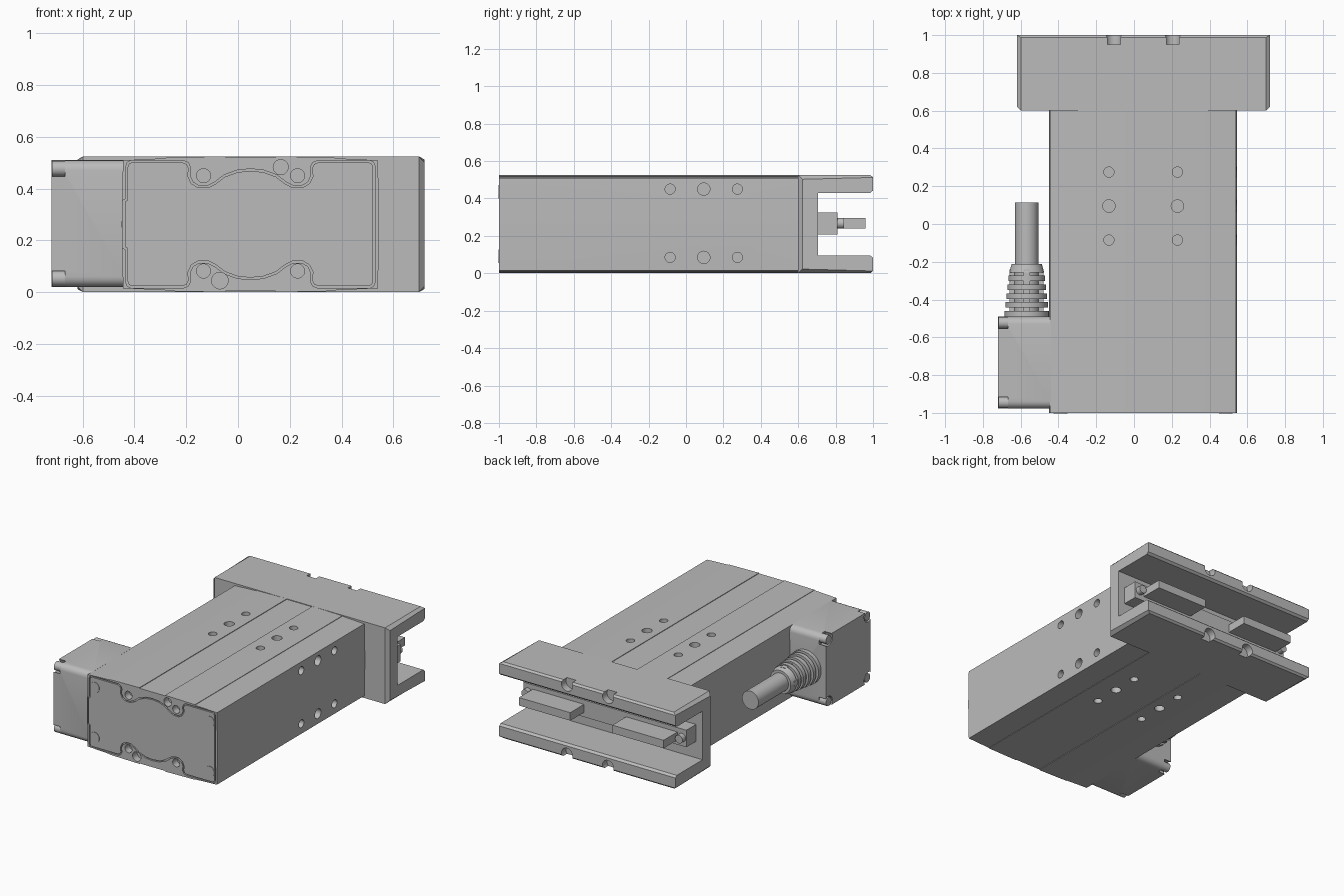
import bpy, bmesh, math
from mathutils import Vector

if "Cube" in bpy.data.objects:
    bpy.data.objects.remove(bpy.data.objects["Cube"])

grey = bpy.data.materials.new("machined_grey")
grey.use_nodes = True
grey.diffuse_color = (0.5, 0.5, 0.5, 1)
grey.node_tree.nodes["Principled BSDF"].inputs["Base Color"].default_value = (0.5, 0.5, 0.5, 1)

CX, CZ = 0.048, 0.2625      # centre lines of the body


def place(axis, u, v, w):
    """Section coordinates u, v and distance w along the axis."""
    return {"x": (w, u, v), "y": (u, w, v), "z": (u, v, w)}[axis]


def finish(name, bm, smooth=False):
    bmesh.ops.recalc_face_normals(bm, faces=bm.faces)
    mesh = bpy.data.meshes.new(name)
    bm.to_mesh(mesh)
    bm.free()
    ob = bpy.data.objects.new(name, mesh)
    bpy.context.collection.objects.link(ob)
    mesh.materials.append(grey)
    if smooth:
        activate(ob)
        bpy.ops.object.shade_smooth_by_angle(angle=math.radians(35))
    return ob


def activate(ob):
    bpy.ops.object.select_all(action="DESELECT")
    ob.select_set(True)
    bpy.context.view_layer.objects.active = ob


def add_prism(bm, pts, axis, a, b):
    lo, hi = ([bm.verts.new(place(axis, u, v, w)) for u, v in pts] for w in (a, b))
    bm.faces.new(lo)
    bm.faces.new(hi)
    for i in range(len(pts)):
        j = (i + 1) % len(pts)
        bm.faces.new((lo[i], lo[j], hi[j], hi[i]))


def circle(u, v, r, n=28):
    return [(u + r * math.cos(2 * math.pi * i / n), v + r * math.sin(2 * math.pi * i / n)) for i in range(n)]


def rect(u0, u1, v0, v1):
    return [(u0, v0), (u1, v0), (u1, v1), (u0, v1)]


def prisms(name, items, smooth=False):
    bm = bmesh.new()
    for item in items:
        add_prism(bm, *item)
    return finish(name, bm, smooth)


def cut(target, cutter):
    cutter.hide_render = True
    mod = target.modifiers.new("cut", "BOOLEAN")
    mod.operation, mod.solver, mod.object = "DIFFERENCE", "EXACT", cutter
    activate(target)
    bpy.ops.object.modifier_apply(modifier=mod.name)
    bpy.data.objects.remove(cutter)


def smooth(ob):
    activate(ob)
    bpy.ops.object.shade_smooth_by_angle(angle=math.radians(30))


# Main body: slightly crowned extrusion with raised mounting strips
quarter = [(0.097, 0.258), (0.097, 0.262), (0.325, 0.258), (0.325, 0.255), (0.492, 0.247)]
right = quarter + [(0.497, 0)] + [(x, -z) for x, z in reversed(quarter)]
outline = [(CX + x, CZ + z) for x, z in right] + [(CX - x, CZ + z) for x, z in reversed(right)]
body = prisms("main_body", [(outline, "y", -1, 0.6)])

# Mounting holes above, below, on the side and in the front
holes = []
for y, r in ((-0.085, 0.027), (0.095, 0.033), (0.275, 0.027)):
    for x in (-0.133, 0.23):
        holes += [(circle(x, y, r), "z", 0.46, 0.6), (circle(x, y, r), "z", -0.1, 0.06)]
    for z in (0.085, 0.45):
        holes.append((circle(y, z, r), "x", 0.49, 0.6))
for x, z, r in ((-0.133, 0.45, 0.027), (0.23, 0.45, 0.027), (-0.133, 0.082, 0.027),
                (0.23, 0.082, 0.027), (0.165, 0.483, 0.029), (-0.07, 0.045, 0.032)):
    holes.append((circle(x, z, r), "y", -1.1, -0.95))
for i, hole in enumerate(holes):
    cut(body, prisms("hole_cutter", [hole]))

# Thin seam around the front cover
lobe = [(0.478, 0.22), (0.472, 0.236), (0.46, 0.242), (0.26, 0.242), (0.243, 0.235), (0.235, 0.218),
        (0.237, 0.185), (0.225, 0.16), (0.2, 0.145), (0.165, 0.145), (0.135, 0.16), (0.1, 0.187),
        (0.05, 0.205)]
top = lobe + [(0, 0.21)] + [(-x, z) for x, z in reversed(lobe)]
tab = [(-0.478, 0.095), (-0.489, 0.09)]
path = top + tab + [(x, -z) for x, z in reversed(top + tab)]
path = [Vector((CX + x, CZ + z)) for x, z in path]
left_side, right_side = [], []
for i, p in enumerate(path):
    a = (p - path[i - 1]).normalized()
    b = (path[(i + 1) % len(path)] - p).normalized()
    t = (a + b).normalized()
    n = Vector((-t.y, t.x)) * 0.004 / max(0.5, t.dot(a))
    left_side.append(p + n)
    right_side.append(p - n)
bm = bmesh.new()
rings = [[bm.verts.new((q.x, y, q.y)) for q in side]
         for side, y in ((left_side, -1.02), (right_side, -1.02), (right_side, -0.99), (left_side, -0.99))]
for i in range(len(path)):
    j = (i + 1) % len(path)
    for k in range(4):
        r0, r1 = rings[k], rings[(k + 1) % 4]
        bm.faces.new((r0[i], r0[j], r1[j], r1[i]))
cut(body, finish("seam_cutter", bm))
smooth(body)

# Flush cover screws
prisms("cover_screws", [(circle(x, z, 0.036), "y", -1.003, -0.99)
                        for x in (-0.389, 0.486) for z in (0.092, 0.436)], True)

# Wide C-shaped jaw housing
arm = [(0.6, 0.262), (0.987, 0.262), (1, 0.25), (1, 0.18), (0.985, 0.167), (0.705, 0.167)]
profile = [(y, CZ + z) for y, z in arm] + [(y, CZ - z) for y, z in reversed(arm)]
bm = bmesh.new()
add_prism(bm, profile, "x", -0.62, 0.72)
corners = [e for e in bm.edges if abs(e.verts[0].co.x - e.verts[1].co.x) < 0.001
           and all(abs(v.co.z - CZ) > 0.26 for v in e.verts)]
bmesh.ops.bevel(bm, geom=corners, offset=0.022, segments=1, affect="EDGES")
housing = finish("jaw_housing", bm)
for x in (-0.107, 0.205):
    for side in (-1, 1):
        cut(housing, prisms("notch_cutter", [(circle(x, CZ + side * 0.238, 0.042), "y", 0.95, 1.05)]))
smooth(housing)

# Guide rail, jaws and end screws inside the housing
prisms("guide_rail", [(rect(-0.57, 0.67, 0.208, 0.325), "y", 0.7, 0.81)])
for label, side in (("left", 1), ("right", -1)):
    x0, x1 = sorted((CX + side * 0.16, CX + side * 0.55))
    prisms(label + "_jaw", [(rect(x0, x1, 0.24, 0.295), "y", 0.8, 0.96)])
    prisms(label + "_rail_screws", [(circle(CX + side * d, 0.267, 0.028), "y", 0.8, 0.845)
                                    for d in (0.585,)], True)

# Motor box with rounded corners and bolt recesses
bm = bmesh.new()
add_prism(bm, rect(-0.978, -0.49, 0.02, 0.51), "x", -0.72, -0.44)
edges = [e for e in bm.edges if abs(e.verts[0].co.x - e.verts[1].co.x) > 0.1]
bmesh.ops.bevel(bm, geom=edges, offset=0.04, segments=5, profile=0.5, affect="EDGES")
motor = finish("motor_box", bm)
bolts = []
for y, sy in ((-0.978, 1), (-0.49, -1)):
    for z, sz in ((0.02, 1), (0.51, -1)):
        cy, cz = y + sy * 0.033, z + sz * 0.033
        cut(motor, prisms("recess_cutter", [(circle(cy - sy * 0.006, cz - sz * 0.006, 0.045), "x", -0.75, -0.667)]))
        bolts.append((circle(cy, cz, 0.03), "x", -0.718, -0.66))
smooth(motor)
prisms("motor_bolts", bolts, True)


def lathe(name, profile, x, z, n=40):
    bm = bmesh.new()
    rings = [[bm.verts.new((u, y, v)) for u, v in circle(x, z, r, n)] for y, r in profile]
    bm.faces.new(rings[0])
    bm.faces.new(rings[-1])
    for a, b in zip(rings, rings[1:]):
        for i in range(n):
            j = (i + 1) % n
            bm.faces.new((a[i], a[j], b[j], b[i]))
    return finish(name, bm, True)


# Ribbed strain relief and cable
KX, KZ = -0.568, 0.265
relief, core = [], 0.066
for i in range(5):
    y, r = -0.49 + i * 0.047, 0.117 - i * 0.005
    relief += [(y, core), (y, r), (y + 0.029, r), (y + 0.029, core)]
relief += [(-0.258, core), (-0.258, 0.093), (-0.212, 0.08), (-0.212, 0.05)]
lathe("strain_relief", relief, KX, KZ)
prisms("strain_relief_webs", [(rect(KX - 0.018, KX + 0.018, KZ - 0.09, KZ + 0.09), "y", -0.49, -0.24),
                              (rect(KX - 0.09, KX + 0.09, KZ - 0.018, KZ + 0.018), "y", -0.49, -0.24)])
lathe("cable", [(-0.48, 0.0625), (0.113, 0.0625)], KX, KZ)
